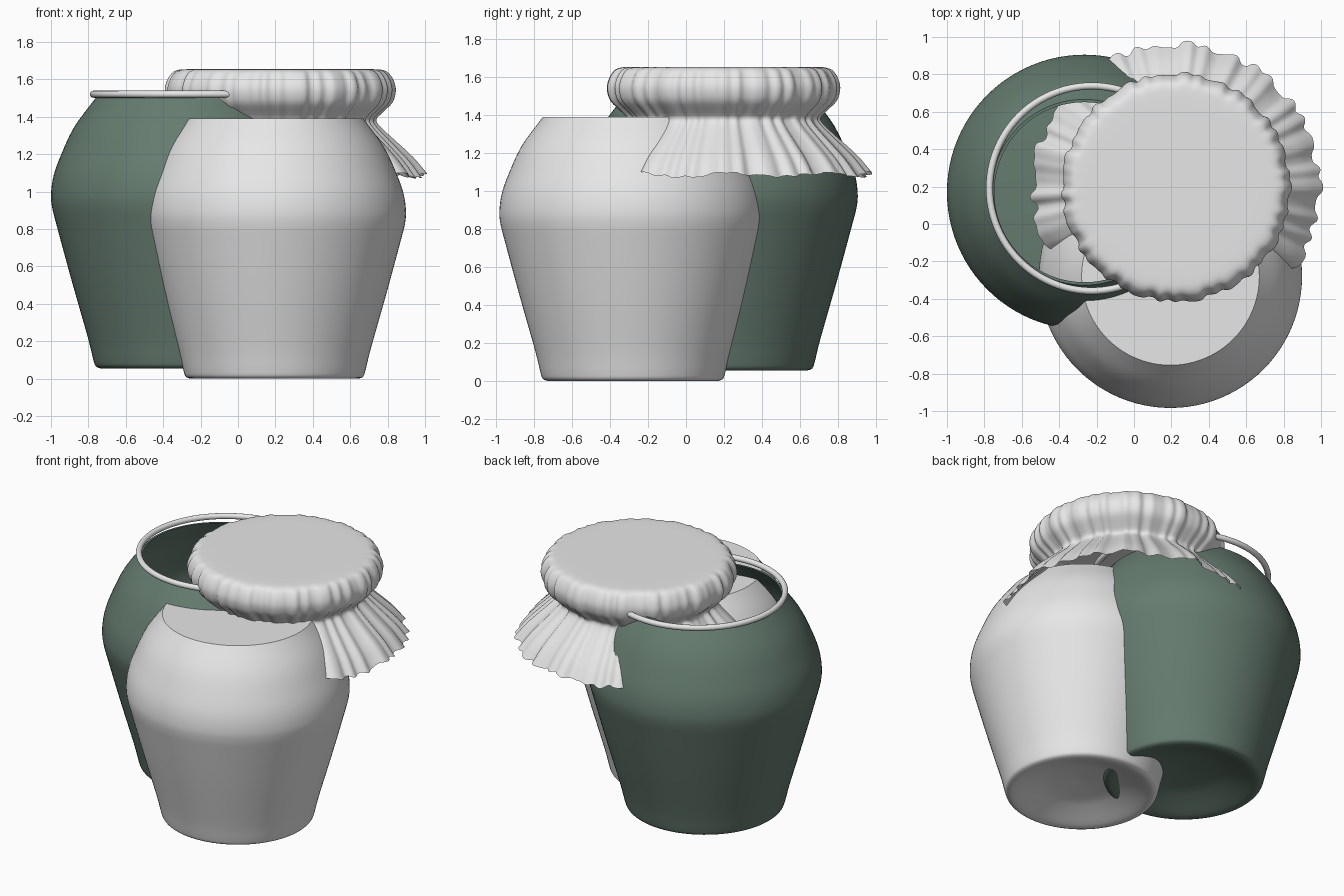
import bpy, bmesh, math, random
from mathutils import Vector

random.seed(4)
cube = bpy.data.objects.get("Cube")
if cube:
    bpy.data.objects.remove(cube, do_unlink=True)


def material(name, color):
    m = bpy.data.materials.new(name)
    m.use_nodes = True
    m.diffuse_color = color
    m.node_tree.nodes["Principled BSDF"].inputs["Base Color"].default_value = color
    return m


grey = material("pale grey", (0.8, 0.8, 0.8, 1))
green = material("dark green", (0.13, 0.2, 0.16, 1))


def smooth(points, steps=4):
    """Catmull-Rom curve through (radius, height) points."""
    p = [Vector(q) for q in points]
    p = [p[0] * 2 - p[1]] + p + [p[-1] * 2 - p[-2]]
    out = []
    for a, b, c, d in zip(p, p[1:], p[2:], p[3:]):
        for i in range(steps):
            t = i / steps
            out.append(0.5 * (2 * b + (c - a) * t + (2 * a - 5 * b + 4 * c - d) * t ** 2
                              + (3 * b - a - 3 * c + d) * t ** 3))
    out.append(p[-2])
    return [(max(v.x, 0), v.y) for v in out]


def revolve(name, profile, segments, location, mat, angle, warp=None, closed=True):
    """Spin a profile about z; warp(r, z, a) may shift each point."""
    bm = bmesh.new()
    rows = []
    for r, z in profile:
        if r < 1e-5:
            rows.append([bm.verts.new((0, 0, z))] * segments)
            continue
        row = []
        for i in range(segments):
            a = math.tau * i / segments
            rr, zz = warp(r, z, a) if warp else (r, z)
            row.append(bm.verts.new((rr * math.cos(a), rr * math.sin(a), zz)))
        rows.append(row)
    for low, high in zip(rows, rows[1:]):
        for i in range(segments):
            j = (i + 1) % segments
            bm.faces.new(dict.fromkeys((low[i], low[j], high[j], high[i])))
    if closed:
        bmesh.ops.recalc_face_normals(bm, faces=bm.faces)
    mesh = bpy.data.meshes.new(name)
    bm.to_mesh(mesh)
    bm.free()
    obj = bpy.data.objects.new(name, mesh)
    bpy.context.collection.objects.link(obj)
    obj.location = location
    mesh.materials.append(mat)
    finish(obj, angle)
    return obj


def finish(obj, angle):
    bpy.ops.object.select_all(action="DESELECT")
    obj.select_set(True)
    bpy.context.view_layer.objects.active = obj
    bpy.ops.object.shade_smooth_by_angle(angle=math.radians(angle))


# Shared jar wall, with a hollowed base
base = [(0, 0.1), (0.2, 0.078), (0.3, 0.05), (0.41, 0.008), (0.45, 0)]
wall = [(0.45, 0), (0.475, 0.012), (0.488, 0.05), (0.515, 0.16), (0.6, 0.46), (0.673, 0.73),
        (0.698, 0.83), (0.703, 0.9), (0.69, 0.99), (0.655, 1.09), (0.585, 1.24), (0.475, 1.39)]
outer = smooth(base)[:-1] + smooth(wall)

# Closed front jar with a flat top
revolve("front_jar", outer + [(0, 1.39)], 96, (0.195, -0.28, 0), grey, 35)

# Open rear jar with an inner wall
rear = [(r * 1.045, z * 1.04 + 0.055) for r, z in outer]
inner = [(r - 0.015, z) for r, z in reversed(rear) if r > 0.47 and z > 0.14]
revolve("rear_jar", rear + inner + [(0, 0.18)], 96, (-0.265, 0.17, 0), green, 35)

# Ring around the rear jar mouth
bpy.ops.mesh.primitive_torus_add(major_segments=96, minor_segments=12, major_radius=0.548,
                                 minor_radius=0.019, location=(-0.225, 0.19, 1.521))
ring = bpy.context.object
ring.name = "mouth_ring"
ring.data.materials.append(grey)
finish(ring, 60)

# Gathered cloth cover: puffed cap, tied neck and pleated skirt
waves = [(n, random.uniform(0, math.tau), w) for n, w in ((13, 0.3), (22, 0.3), (37, 0.3), (51, 0.2))]


def pleat(a):
    s = sum(w * math.sin(n * a + ph) for n, ph, w in waves)
    return math.tanh(2 * s)


def cloth(r, z, a):
    f = pleat(a)
    if z > 1.385:
        # Puckers fade out toward the flat top
        k = min(1, max(0, (r - 0.49) / 0.1)) if z > 1.6 else 1
        return r + 0.011 * k * f, z
    t = min(1, (1.385 - z) / 0.3)
    return (r + (0.011 + 0.012 * t) * f,
            z + t * (0.01 * math.sin(9 * a + 1) + 0.008 * pleat(a + 0.05)))


cap = [(0, 1.655), (0.25, 1.655), (0.48, 1.655), (0.55, 1.648), (0.582, 1.622), (0.604, 1.575),
       (0.608, 1.53), (0.59, 1.475), (0.54, 1.425), (0.505, 1.385), (0.525, 1.345),
       (0.6, 1.27), (0.695, 1.175), (0.765, 1.085)]
profile = list(reversed(smooth(cap, 3)))
revolve("cloth_cover", profile, 320, (0.225, 0.195, 0), grey, 60, cloth, closed=False)
